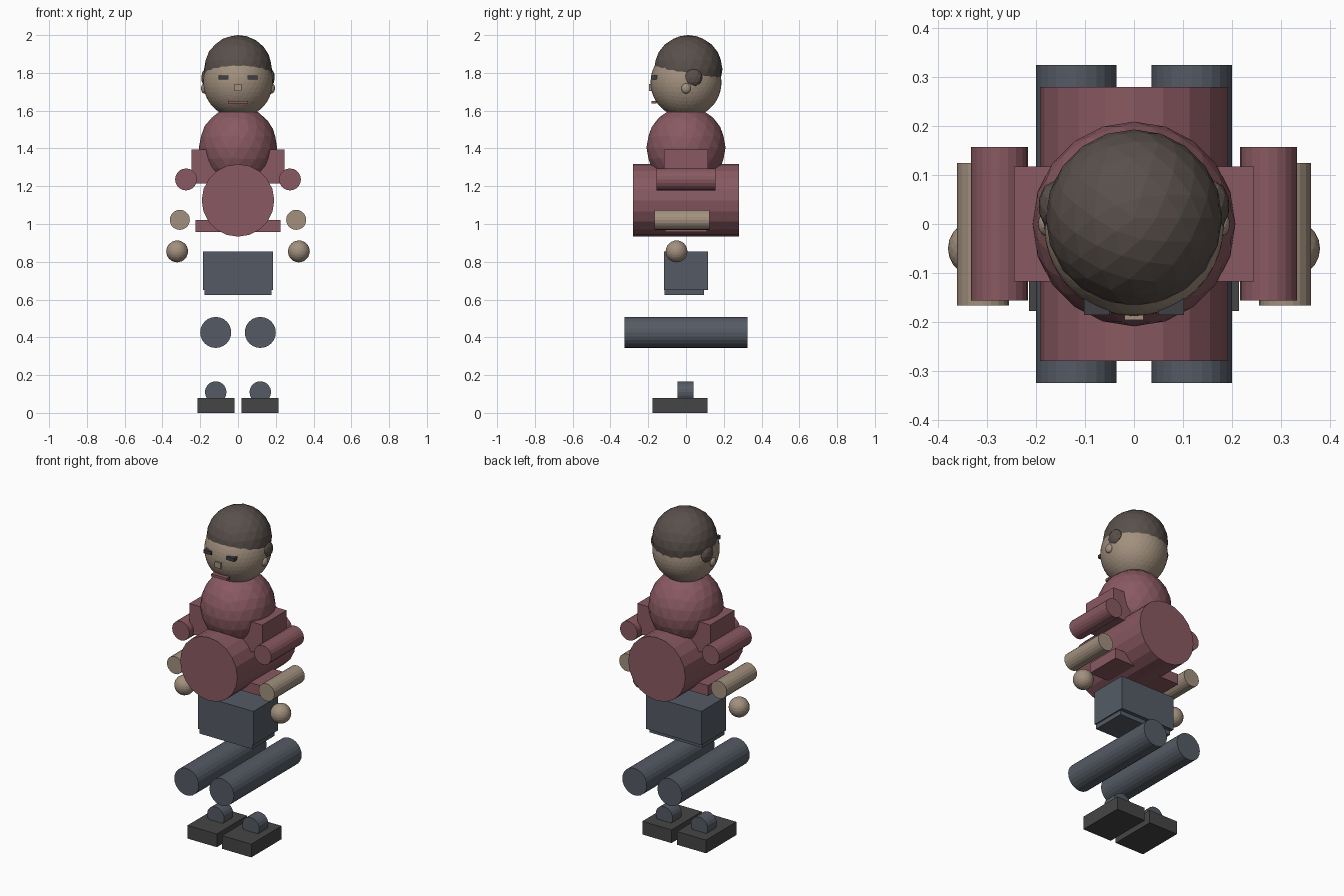
import bpy
from math import pi

if "Cube" in bpy.data.objects:
    bpy.data.objects.remove(bpy.data.objects["Cube"])


def mat(name, r, g, b):
    m = bpy.data.materials.new(name)
    m.diffuse_color = (r, g, b, 1)
    m.use_nodes = True
    m.node_tree.nodes["Principled BSDF"].inputs["Base Color"].default_value = m.diffuse_color
    return m


SKIN = mat("skin", 0.36, 0.28, 0.21)
HAIR = mat("hair", 0.10, 0.08, 0.07)
SHIRT = mat("shirt", 0.25, 0.10, 0.12)
LIPS = mat("lips", 0.27, 0.10, 0.11)
TROUSERS = mat("trousers", 0.09, 0.105, 0.13)
SHOES = mat("shoes", 0.06, 0.06, 0.06)
DARK = mat("eye_dark", 0.05, 0.05, 0.06)


def finish(name, material, scale=(1, 1, 1)):
    o = bpy.context.object
    o.name = name
    o.scale = scale
    o.data.materials.append(material)
    return o


def box(name, lo, hi, material):
    c = [(a + b) / 2 for a, b in zip(lo, hi)]
    bpy.ops.mesh.primitive_cube_add(size=1, location=c)
    return finish(name, material, [b - a for a, b in zip(lo, hi)])


def ball(name, c, radii, material, sub=3):
    bpy.ops.mesh.primitive_ico_sphere_add(subdivisions=sub, radius=1, location=c)
    return finish(name, material, radii)


# cylinder lying along the y axis
def roll(name, x, z, r, y0, y1, material, sides=20):
    bpy.ops.mesh.primitive_cylinder_add(vertices=sides, radius=r, depth=y1 - y0,
                                        location=(x, (y0 + y1) / 2, z),
                                        rotation=(pi / 2, 0, 0))
    return finish(name, material)


# head and hair cap
ball("head", (0, 0, 1.75), (0.184, 0.188, 0.188), SKIN, 4)
ball("hair", (0, 0.012, 1.819), (0.18, 0.181, 0.181), HAIR)
box("nose", (-0.019, -0.196, 1.705), (0.019, -0.15, 1.74), SKIN)
box("mouth", (-0.052, -0.183, 1.637), (0.052, -0.155, 1.652), LIPS)

# torso
ball("chest", (0, 0, 1.405), (0.207, 0.209, 0.218), SHIRT)
box("shoulders", (-0.245, -0.117, 1.215), (0.245, 0.117, 1.395), SHIRT)
roll("belly", 0, 1.125, 0.192, -0.28, 0.28, SHIRT, 20)
box("shirt_hem", (-0.225, -0.11, 0.957), (0.225, 0.11, 1.02), SHIRT)

# hips
box("hips", (-0.185, -0.117, 0.65), (0.185, 0.117, 0.855), TROUSERS)
box("crotch", (-0.177, -0.115, 0.623), (0.177, 0.095, 0.70), TROUSERS)

# paired parts
for side, s in (("left", 1), ("right", -1)):
    def span(a, b):
        return sorted((s * a, s * b))

    x0, x1 = span(0.05, 0.102)
    box(side + "_eye", (x0, -0.186, 1.766), (x1, -0.15, 1.786), DARK)
    ball(side + "_ear", (s * 0.178, 0, 1.718), (0.018, 0.025, 0.027), SKIN, 3)
    ball(side + "_side_hair", (s * 0.165, 0.037, 1.775), (0.03, 0.05, 0.05), HAIR, 2)

    roll(side + "_upper_arm", s * 0.275, 1.236, 0.058, -0.156, 0.157, SHIRT)
    roll(side + "_forearm", s * 0.308, 1.022, 0.053, -0.166, 0.125, SKIN)
    ball(side + "_hand", (s * 0.322, -0.05, 0.855), (0.058, 0.058, 0.058), SKIN, 3)

    roll(side + "_thigh", s * 0.118, 0.426, 0.082, -0.325, 0.325, TROUSERS, 24)
    roll(side + "_ankle", s * 0.118, 0.11, 0.057, -0.046, 0.041, TROUSERS)
    x0, x1 = span(0.018, 0.214)
    box(side + "_shoe", (x0, -0.178, 0), (x1, 0.113, 0.08), SHOES)
